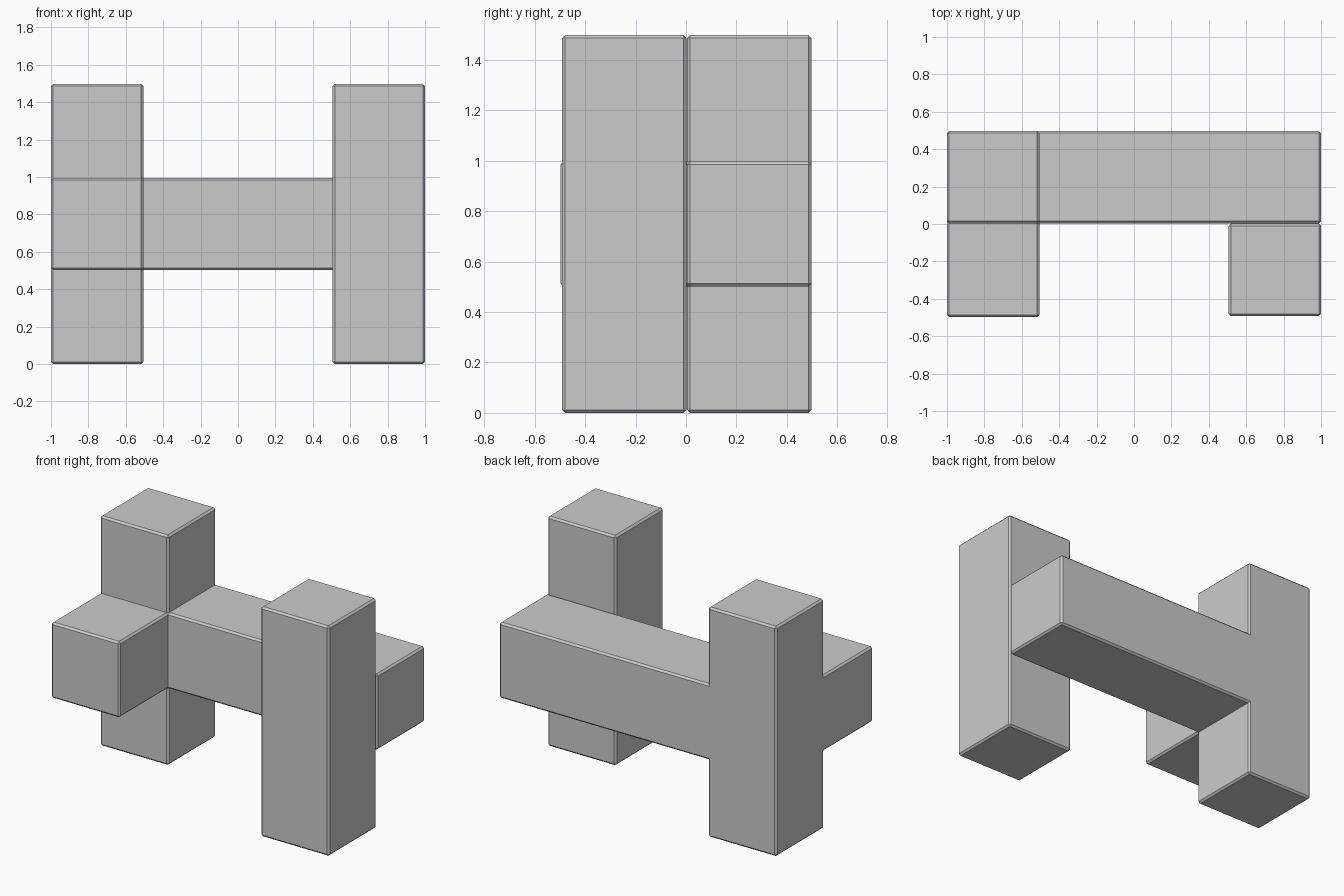
import bpy, bmesh
from mathutils import Vector

if "Cube" in bpy.data.objects:
    bpy.data.objects.remove(bpy.data.objects["Cube"])

BEVEL = 0.012


def block_piece(name, cells, gx, gy, gz):
    """Join grid cells into one solid and chamfer its outer edges."""
    bm = bmesh.new()
    cells = set(cells)
    for cell in cells:
        lo = [g[i] for g, i in zip((gx, gy, gz), cell)]
        hi = [g[i + 1] for g, i in zip((gx, gy, gz), cell)]
        for axis in range(3):
            for side in (0, 1):
                near = list(cell)
                near[axis] += 1 if side else -1
                if tuple(near) in cells:
                    continue
                u, v = (axis + 1) % 3, (axis + 2) % 3
                quad = []
                for a, b in ((0, 0), (1, 0), (1, 1), (0, 1)):
                    p = Vector()
                    p[axis] = (lo, hi)[side][axis]
                    p[u] = (lo, hi)[a][u]
                    p[v] = (lo, hi)[b][v]
                    quad.append(bm.verts.new(p))
                bm.faces.new(quad if side else quad[::-1])
    bmesh.ops.remove_doubles(bm, verts=bm.verts, dist=0.0005)
    bmesh.ops.dissolve_limit(bm, angle_limit=0.02, verts=bm.verts, edges=bm.edges)
    bm.normal_update()
    outer = [e for e in bm.edges
             if len(e.link_faces) == 2 and e.calc_face_angle_signed() > 0.1]
    bmesh.ops.bevel(bm, geom=outer, offset=BEVEL, segments=1, profile=0.5,
                    affect='EDGES', clamp_overlap=False)
    mesh = bpy.data.meshes.new(name)
    bm.to_mesh(mesh)
    bm.free()
    obj = bpy.data.objects.new(name, mesh)
    bpy.context.collection.objects.link(obj)


# Branched piece: upright post, long crossbar and short forward arm
block_piece("branched_piece",
            [(0, 1, 0), (0, 1, 1), (0, 1, 2), (1, 1, 1), (0, 0, 1)],
            (-1.0, -0.506, 1.0), (-0.498, 0.004, 0.498),
            (0.0, 0.502, 0.996, 1.498))

# Separate straight post in front of the crossbar
block_piece("straight_post", [(0, 0, 0)],
            (0.506, 1.0), (-0.492, 0.002), (0.0, 1.498))
